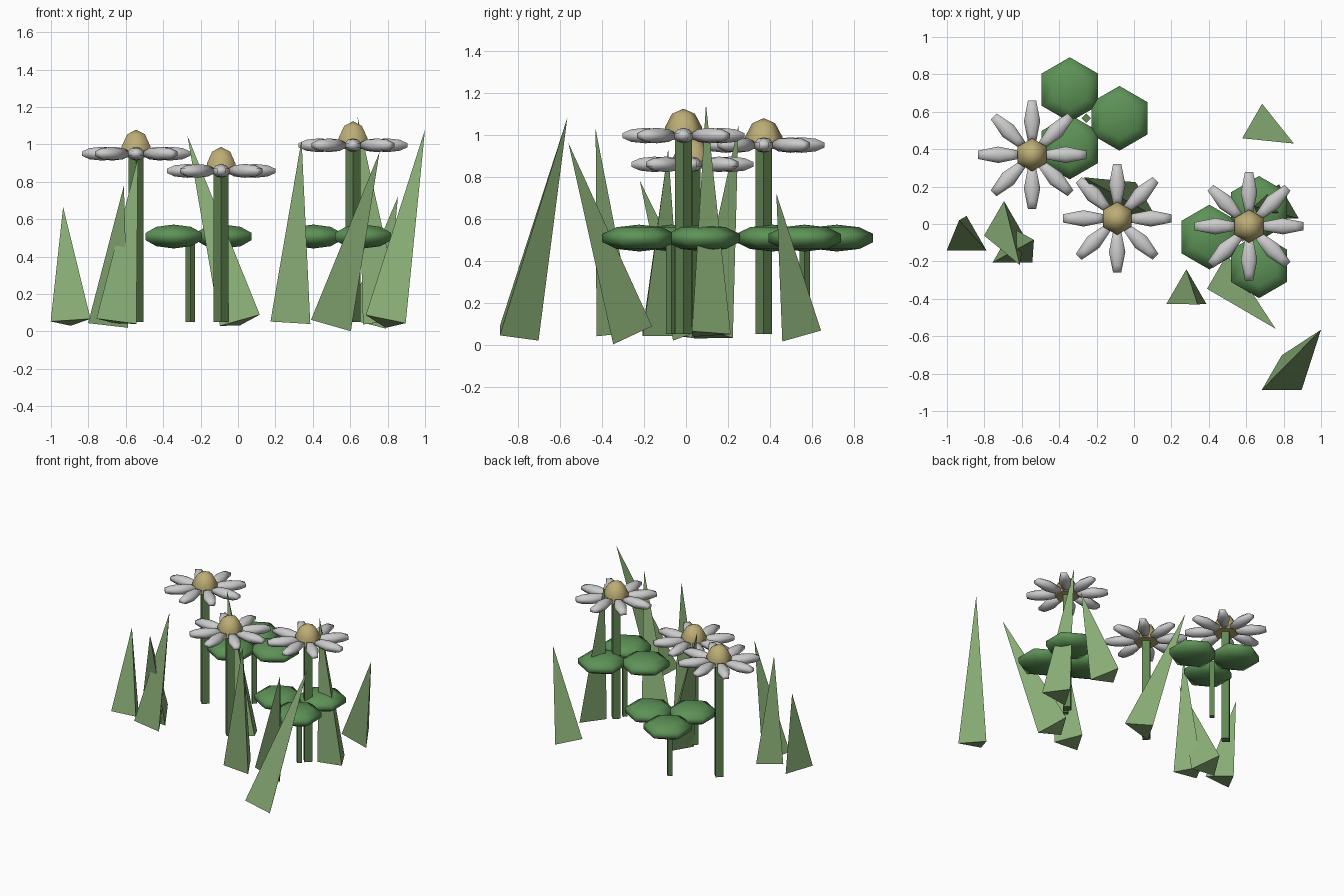
import bpy, bmesh, math
from mathutils import Matrix, Vector

if "Cube" in bpy.data.objects:
    bpy.data.objects.remove(bpy.data.objects["Cube"])


def material(name, rgb):
    m = bpy.data.materials.new(name)
    m.diffuse_color = (*rgb, 1)
    m.use_nodes = True
    m.node_tree.nodes["Principled BSDF"].inputs["Base Color"].default_value = m.diffuse_color
    return m


GRASS = material("grass_green", (0.25, 0.42, 0.18))
LEAF = material("leaf_green", (0.11, 0.29, 0.095))
STEM = material("stem_green", (0.12, 0.24, 0.085))
TAN = material("pollen_tan", (0.51, 0.42, 0.18))


def finish(bm, name, mat=None, smooth=False):
    bmesh.ops.recalc_face_normals(bm, faces=bm.faces)
    for f in bm.faces:
        f.smooth = smooth and len(f.verts) < 6
    me = bpy.data.meshes.new(name)
    bm.to_mesh(me)
    bm.free()
    ob = bpy.data.objects.new(name, me)
    bpy.context.collection.objects.link(ob)
    if mat:
        me.materials.append(mat)


def blob(bm, loc, scale, turn=0):
    """Six-sided, five-ring ball with its points on +-y, squashed and turned."""
    m = (Matrix.Translation(loc) @ Matrix.Rotation(turn, 4, 'Z')
         @ Matrix.Diagonal((*scale, 1)))
    bmesh.ops.create_uvsphere(bm, u_segments=6, v_segments=5, radius=1, matrix=m)


def stem(name, x, y, top, r, bottom=0.05):
    bm = bmesh.new()
    bmesh.ops.create_cone(bm, cap_ends=True, segments=4, radius1=r, radius2=r,
                          depth=top - bottom,
                          matrix=Matrix.Translation((x, y, (top + bottom) / 2)))
    finish(bm, name, STEM)


# Daisies: stem, eight petals, domed centre
for i, (x, y, z) in enumerate([(-.545, .37, .95), (-.09, .03, .858), (.615, -.012, .995)], 1):
    stem(f"flower_stem_{i}", x, y, z, .04)
    bm = bmesh.new()
    for k in range(8):
        a = k * math.pi / 4
        blob(bm, (x + .18 * math.cos(a), y + .18 * math.sin(a), z), (.134, .046, .037), a)
    finish(bm, f"petals_{i}", smooth=True)
    bm = bmesh.new()
    blob(bm, (x, y, z), (.093, .093, .128))
    low = [v for v in bm.verts if v.co.z < z - .06]
    bmesh.ops.delete(bm, geom=low, context='VERTS')
    for v in bm.verts:
        if v.co.z < z:
            v.co.z = z - .02
    bmesh.ops.holes_fill(bm, edges=bm.edges)
    finish(bm, f"flower_centre_{i}", TAN, smooth=True)

# Clovers: thin stem with three flat leaves
for i, (x, y, a0) in enumerate([(-.255, .565, 0), (.58, -.07, math.pi)], 1):
    stem(f"clover_stem_{i}", x, y, .5, .025)
    bm = bmesh.new()
    for k in range(3):
        a = a0 + k * math.tau / 3
        blob(bm, (x + .177 * math.cos(a), y + .177 * math.sin(a), .507), (.182, .182, .064))
    finish(bm, f"clover_leaves_{i}", LEAF, smooth=True)

# Grass blades: leaning three-sided spikes (base x, y, then tip)
blades = [
    (-.895, -.08, -.935, .02, .665), (-.695, 0, -.61, -.22, .78),
    (-.65, -.145, -.535, -.085, .93), (.01, .10, -.27, .25, 1.045),
    (.28, -.365, .34, -.43, 1.025), (.775, .09, .64, .095, 1.145),
    (.497, -.285, .757, -.56, .96), (.685, .52, .855, .43, .72),
    (.79, -.825, 1.0, -.565, 1.08),
]
for i, (x, y, tx, ty, tz) in enumerate(blades, 1):
    base = Vector((x, y, .05))
    d = Vector((tx, ty, tz)) - base
    bm = bmesh.new()
    ring = []
    for k in range(3):
        a = math.pi / 2 + k * math.tau / 3
        ox, oy = .123 * math.cos(a), .123 * math.sin(a)
        # base plane is square to the blade's lean
        ring.append(bm.verts.new(base + Vector((ox, oy, -(ox * d.x + oy * d.y) / d.z))))
    tip = bm.verts.new((tx, ty, tz))
    bm.faces.new(ring)
    for k in range(3):
        bm.faces.new((ring[k], ring[(k + 1) % 3], tip))
    finish(bm, f"grass_blade_{i}", GRASS)
